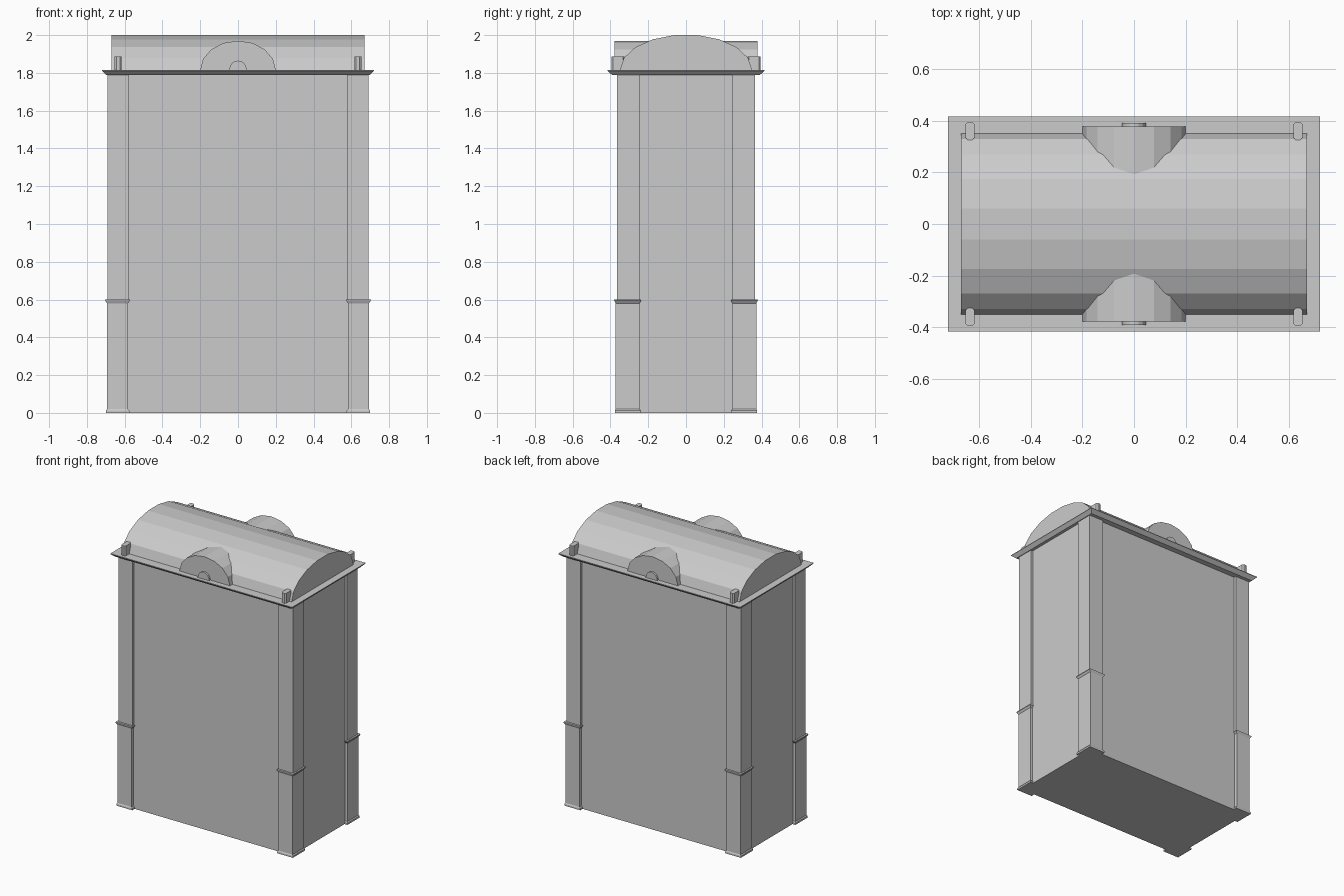
import bpy, bmesh
from math import sin, cos, pi

if "Cube" in bpy.data.objects:
    bpy.data.objects.remove(bpy.data.objects["Cube"])


def finish(name, bm):
    bmesh.ops.recalc_face_normals(bm, faces=bm.faces)
    me = bpy.data.meshes.new(name)
    bm.to_mesh(me)
    bm.free()
    ob = bpy.data.objects.new(name, me)
    bpy.context.collection.objects.link(ob)
    return ob


def loft(name, sections):
    """Stack closed rings of points into a capped solid."""
    bm = bmesh.new()
    rings = [[bm.verts.new(p) for p in s] for s in sections]
    n = len(rings[0])
    for a, b in zip(rings, rings[1:]):
        for i in range(n):
            j = (i + 1) % n
            bm.faces.new((a[i], a[j], b[j], b[i]))
    bm.faces.new(rings[0])
    bm.faces.new(rings[-1])
    return finish(name, bm)


def rect(x0, x1, y0, y1, z):
    return [(x0, y0, z), (x1, y0, z), (x1, y1, z), (x0, y1, z)]


def half_ellipse(r, h, n):
    return [(r * cos(pi * i / n), Z + h * sin(pi * i / n)) for i in range(n + 1)]


Z = 1.815  # top of the cornice

# main body
loft("body", [rect(-.676, .676, -.35, .35, z) for z in (0, 1.80)])

# flared cornice slab
loft("cornice", [rect(-x, x, -y, y, z) for x, y, z in
                 ((.697, .39, 1.788), (.72, .4165, 1.811), (.72, .4165, Z))])

# barrel roof
arc = half_ellipse(.35, .188, 9)
loft("barrel_roof", [[(x, y, z) for y, z in arc] for x in (-.67, .67)])

# corner pilasters: (outer x, outer y, inset of inner edge, z)
profile = ((.699, .377, -.004, 0), (.699, .377, -.004, .012), (.693, .373, .004, .02),
           (.693, .373, .004, .58), (.703, .380, -.006, .594), (.703, .380, -.006, .60),
           (.692, .366, 0, .60), (.692, .366, 0, 1.795))
for sx in (-1, 1):
    for sy in (-1, 1):
        loft("corner_pilaster", [rect(sx * (.578 + i), sx * x, sy * (.243 + i), sy * y, z)
                                 for x, y, i, z in profile])
        # small chamfered post on the cornice
        cx, cy, a, b, c = sx * .635, sy * .36, .018, .035, .009
        outline = [(a, b - c), (a - c, b), (c - a, b), (-a, b - c),
                   (-a, c - b), (c - a, -b), (a - c, -b), (a, c - b)]
        loft("roof_post", [[(cx + x, cy + y, z) for x, y in outline]
                           for z in (Z - .005, 1.886)])

# half round gables running into the roof, with a small boss on each
for s in (-1, 1):
    for name, r, h, y0, y1 in (("gable", .2, .155, .14, .378),
                               ("gable_boss", .046, .05, .37, .391)):
        loft(name, [[(x, s * y, z) for x, z in half_ellipse(r, h, 8)] for y in (y0, y1)])
